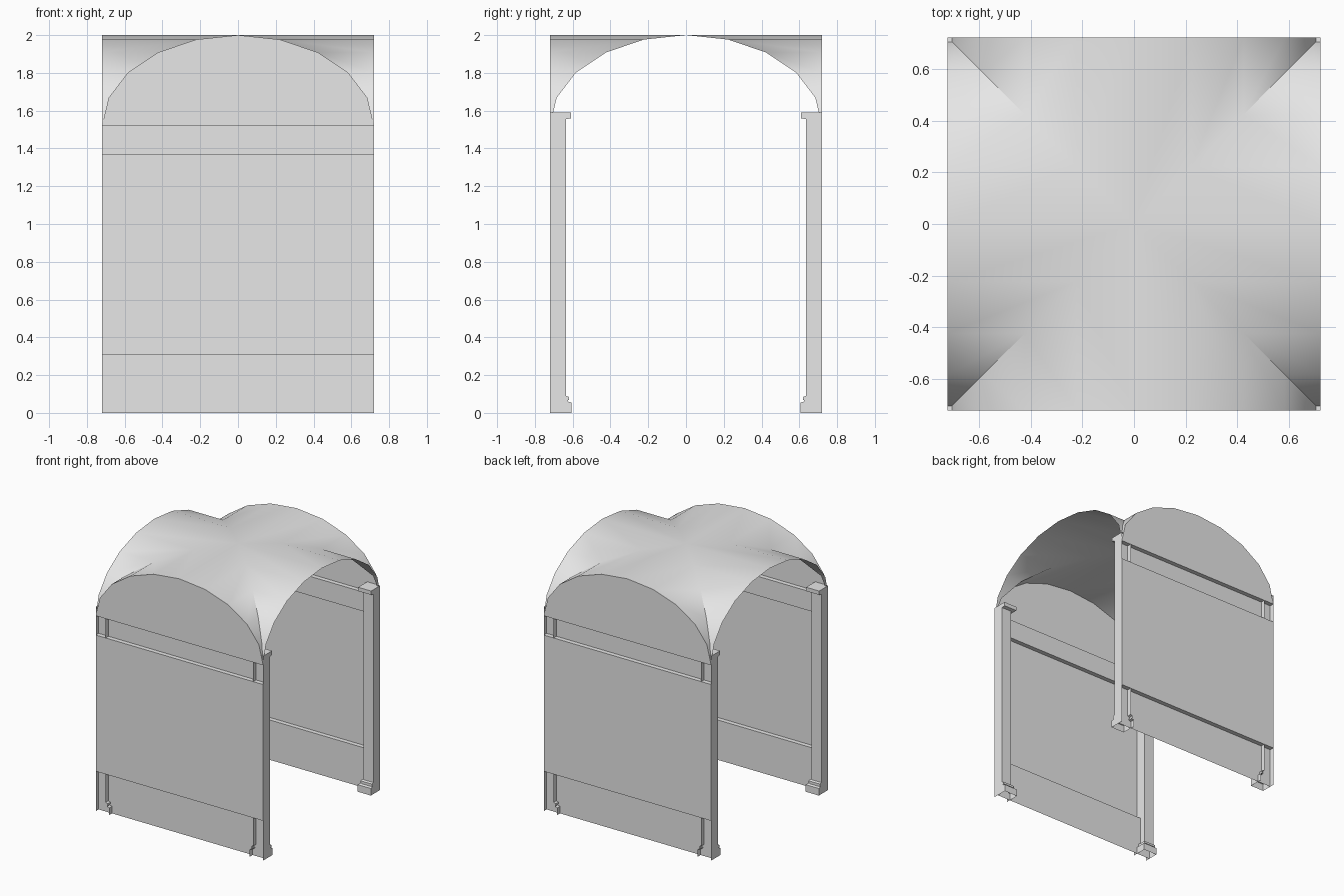
import bpy, bmesh, math

old = bpy.data.objects.get("Cube")
if old:
    bpy.data.objects.remove(old, do_unlink=True)

HALF = 0.72      # half width of the square bay
SPRING = 1.52    # height where the arches start
RISE = 0.48
RECESS = 0.035   # depth of the recessed wall bands
SEGMENTS = 10

stone = bpy.data.materials.new("pale grey stone")
grey = (0.8, 0.8, 0.8, 1)
stone.diffuse_color = grey
stone.use_nodes = True
stone.node_tree.nodes["Principled BSDF"].inputs["Base Color"].default_value = grey


def finish(name, bm):
    bmesh.ops.remove_doubles(bm, verts=bm.verts, dist=0.0001)
    bmesh.ops.recalc_face_normals(bm, faces=bm.faces)
    mesh = bpy.data.meshes.new(name)
    bm.to_mesh(mesh)
    bm.free()
    mesh.materials.append(stone)
    obj = bpy.data.objects.new(name, mesh)
    bpy.context.collection.objects.link(obj)
    return obj


def face(bm, points):
    return bm.faces.new([bm.verts.new(p) for p in points])


# Elliptical arch shared by the vault and the end walls
arch = [(HALF * math.cos(math.pi * i / SEGMENTS),
         SPRING + RISE * math.sin(math.pi * i / SEGMENTS))
        for i in range(SEGMENTS + 1)]

# Groin vault: two crossing barrels, each strip running from groin to rim
bm = bmesh.new()
for (u, z), (v, w) in zip(arch, arch[1:]):
    for side in (-1, 1):
        strip = [(abs(u) * side, u, z), (HALF * side, u, z),
                 (HALF * side, v, w), (abs(v) * side, v, w)]
        face(bm, strip)
        face(bm, [(-y, x, h) for x, y, h in strip])
vault = finish("groin_vault", bm)
for poly in vault.data.polygons:
    if poly.normal.z < 0:
        poly.flip()
bpy.ops.object.select_all(action="DESELECT")
vault.select_set(True)
bpy.context.view_layer.objects.active = vault
bpy.ops.object.shade_smooth_by_angle(angle=math.radians(35))

# Front and back walls: thin sheets with recessed bands and an arched top
back = HALF - RECESS
wall_profile = [(back, 0), (back, 0.31), (HALF, 0.31), (HALF, 1.37),
                (back, 1.37), (back, SPRING), (HALF, SPRING)]
for name, side in (("front_wall", -1), ("back_wall", 1)):
    bm = bmesh.new()
    for (y0, z0), (y1, z1) in zip(wall_profile, wall_profile[1:]):
        face(bm, [(-HALF, y0 * side, z0), (HALF, y0 * side, z0),
                  (HALF, y1 * side, z1), (-HALF, y1 * side, z1)])
    face(bm, [(x, HALF * side, z) for x, z in arch])
    finish(name, bm)

# Corner piers: moulded base, shaft and cap wrapped around the inner corner
pier_profile = [(0.115, 0), (0.115, 0.055), (0.095, 0.06), (0.095, 0.068),
                (0.101, 0.068), (0.101, 0.084), (0.085, 0.09), (0.085, 1.555),
                (0.112, 1.56), (0.112, 1.59), (0, 1.59)]
for end, sy in (("front", -1), ("back", 1)):
    for hand, sx in (("right", -1), ("left", 1)):
        bm = bmesh.new()

        def corner(r, s, z):
            return (sx * (HALF - r), sy * (HALF - s), z)

        for (r, z), (s, w) in zip(pier_profile, pier_profile[1:]):
            if s > 0:
                face(bm, [corner(0, r, z), corner(r, r, z), corner(s, s, w), corner(0, s, w)])
                face(bm, [corner(r, r, z), corner(r, 0, z), corner(s, 0, w), corner(s, s, w)])
            else:
                face(bm, [corner(0, r, z), corner(r, r, z), corner(r, 0, z), corner(0, 0, z)])
        face(bm, [corner(0, r, z) for r, z in pier_profile] + [corner(0, 0, 0)])
        finish(f"{end}_{hand}_pier", bm)
